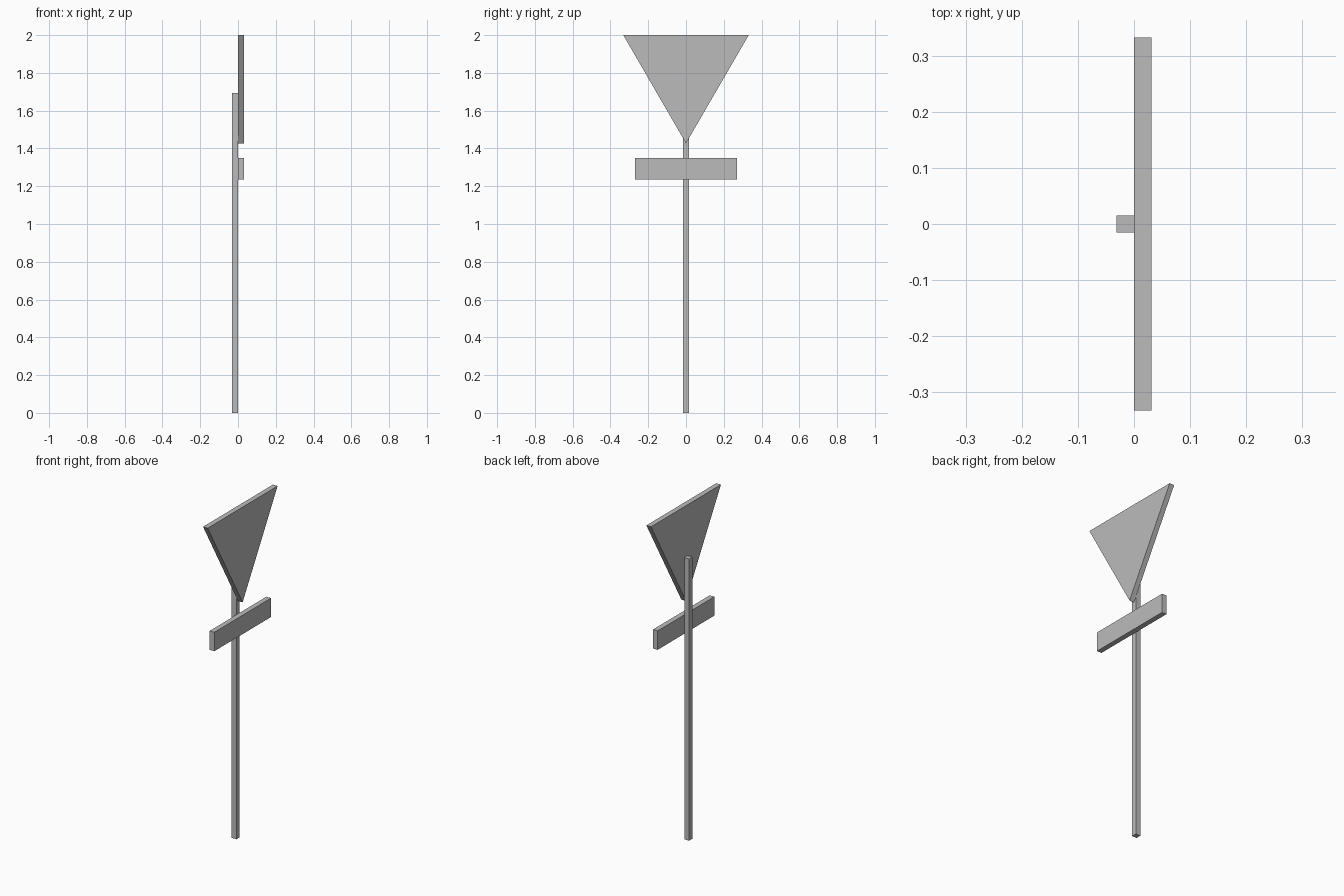
import bpy

if "Cube" in bpy.data.objects:
    bpy.data.objects.remove(bpy.data.objects["Cube"])

FRONT = 0.031   # thickness of the sign plates
POST = 0.031    # post width

# Dark grey shared by all parts
grey = bpy.data.materials.new("dark_grey")
grey.diffuse_color = (0.5, 0.5, 0.5, 1)
grey.use_nodes = True
grey.node_tree.nodes["Principled BSDF"].inputs["Base Color"].default_value = grey.diffuse_color


def prism(name, outline, x0, x1):
    """Extrude a (y, z) outline, counter-clockwise seen from +x, from x0 to x1."""
    n = len(outline)
    verts = [(x, y, z) for x in (x0, x1) for y, z in outline]
    faces = [tuple(reversed(range(n))), tuple(range(n, 2 * n))]
    faces += [(i, (i + 1) % n, (i + 1) % n + n, i + n) for i in range(n)]
    mesh = bpy.data.meshes.new(name)
    mesh.from_pydata(verts, [], faces)
    mesh.materials.append(grey)
    obj = bpy.data.objects.new(name, mesh)
    bpy.context.collection.objects.link(obj)
    return obj


def rect(half_width, z0, z1):
    return [(-half_width, z0), (half_width, z0), (half_width, z1), (-half_width, z1)]


# Square post behind the plates
prism("post", rect(POST / 2, 0, 1.694), -POST, 0)

# Inverted triangular sign plate
prism("triangle_sign", [(0, 1.427), (0.332, 2.0), (-0.332, 2.0)], 0, FRONT)

# Rectangular supplementary plate
prism("lower_plate", rect(0.269, 1.236, 1.35), 0, FRONT)
